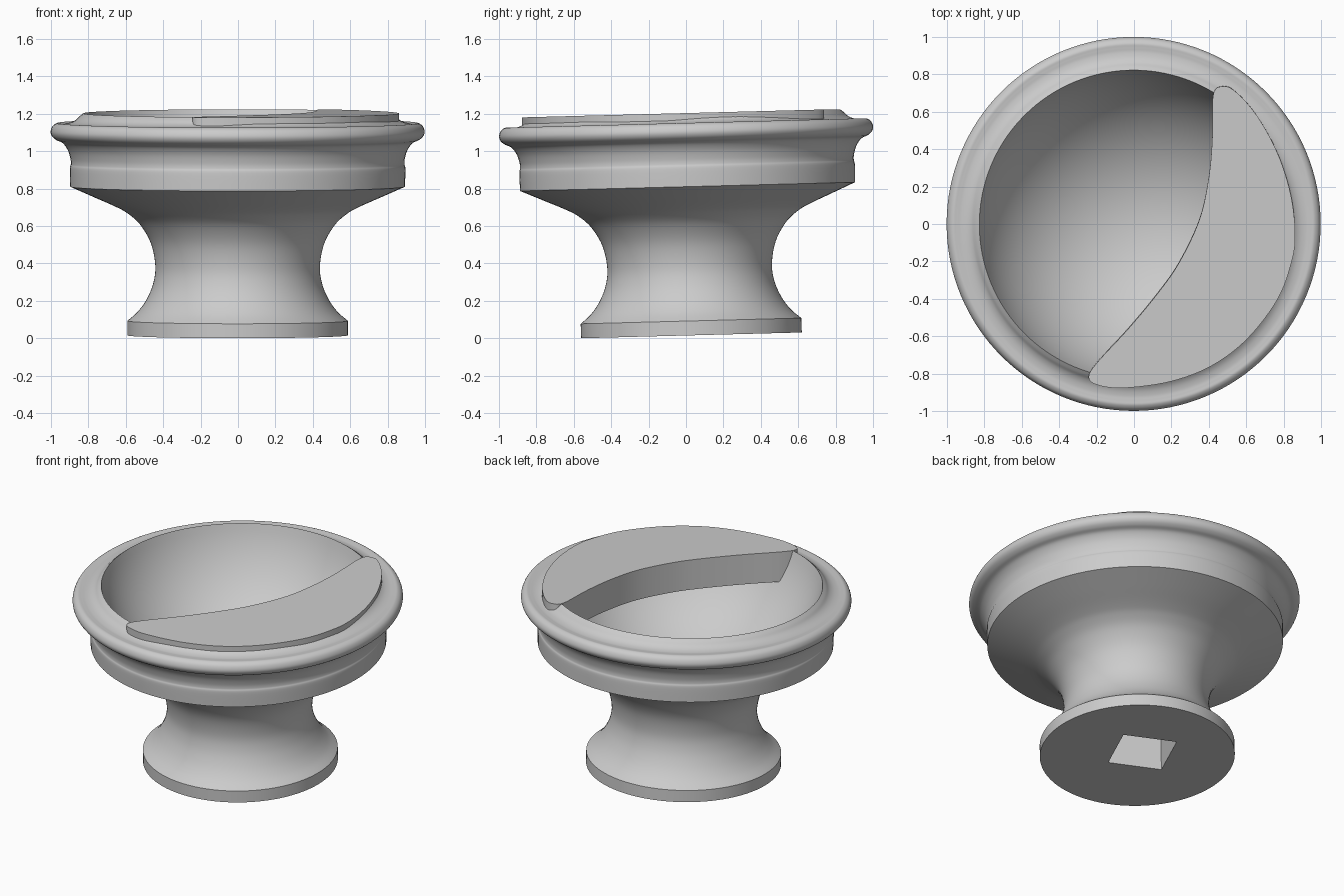
import bpy
import bmesh
from math import radians, sin, cos, asin, pi
from mathutils import Matrix, Vector

if "Cube" in bpy.data.objects:
    bpy.data.objects.remove(bpy.data.objects["Cube"], do_unlink=True)

grey = bpy.data.materials.new("plain_grey")
grey.use_nodes = True
grey.diffuse_color = (0.6, 0.6, 0.6, 1)
grey.node_tree.nodes["Principled BSDF"].inputs["Base Color"].default_value = (0.6, 0.6, 0.6, 1)

# The whole piece leans slightly towards the front
LEAN = Matrix.Translation((-0.002, 0.029, 0.016)) @ Matrix.Rotation(radians(1.5), 4, "X")


def smooth_path(points, steps, closed=False):
    """Catmull-Rom curve through 2D points."""
    pts = [Vector(p) for p in points]
    n = len(pts)
    pick = (lambda i: pts[i % n]) if closed else (lambda i: pts[max(0, min(n - 1, i))])
    path = []
    for i in range(n if closed else n - 1):
        a, b, c, d = (pick(i + k) for k in (-1, 0, 1, 2))
        for s in range(steps):
            t = s / steps
            path.append(b + (c - a) * t / 2 + (a * 2 - b * 5 + c * 4 - d) * t**2 / 2
                        + (b * 3 - a - c * 3 + d) * t**3 / 2)
    return path if closed else path + [pts[-1]]


def make_object(name, bm):
    bmesh.ops.remove_doubles(bm, verts=bm.verts, dist=1e-5)
    bmesh.ops.recalc_face_normals(bm, faces=bm.faces)
    mesh = bpy.data.meshes.new(name)
    bm.to_mesh(mesh)
    bm.free()
    mesh.materials.append(grey)
    obj = bpy.data.objects.new(name, mesh)
    bpy.context.collection.objects.link(obj)
    obj.matrix_world = LEAN
    return obj


def shade(obj):
    bpy.ops.object.select_all(action="DESELECT")
    obj.select_set(True)
    bpy.context.view_layer.objects.active = obj
    bpy.ops.object.shade_smooth_by_angle(angle=radians(32))


# Bowl profile: foot, waist, band flowing into the rolled rim, lip and hollow
foot = [(0, 0), (0.59, 0)]
waist = smooth_path([(0.59, 0.077), (0.535, 0.125), (0.488, 0.19), (0.452, 0.275), (0.44, 0.37),
                     (0.463, 0.49), (0.52, 0.59), (0.585, 0.65), (0.65, 0.687), (0.77, 0.74),
                     (0.895, 0.795)], 5)
rim = smooth_path([(0.895, 0.795), (0.897, 0.89), (0.892, 0.915), (0.894, 0.945), (0.908, 0.99),
                   (0.935, 1.028), (0.97, 1.045), (0.992, 1.064), (1.0, 1.089), (0.99, 1.118),
                   (0.968, 1.134), (0.945, 1.134), (0.92, 1.133), (0.89, 1.139), (0.865, 1.152),
                   (0.845, 1.171), (0.825, 1.187)], 5)
lip_r, lip_z, depth = 0.825, 1.187, 0.64
ball = (lip_r**2 + depth**2) / (2 * depth)
sweep = asin(lip_r / ball)
hollow = [(ball * sin(sweep * (1 - i / 24)), lip_z - depth + ball * (1 - cos(sweep * (1 - i / 24))))
          for i in range(1, 25)]

bm = bmesh.new()
ring = [bm.verts.new((p[0], 0, p[1])) for p in foot + waist + rim[1:] + hollow]
edges = [bm.edges.new(pair) for pair in zip(ring, ring[1:])]
bmesh.ops.spin(bm, geom=ring + edges, axis=(0, 0, 1), cent=(0, 0, 0), angle=2 * pi, steps=128)
bowl = make_object("pedestal_bowl", bm)

# Square socket under the foot
bm = bmesh.new()
bmesh.ops.create_cube(bm, size=1, matrix=Matrix.Translation((0, 0.048, 0))
                      @ Matrix.Rotation(radians(66), 4, "Z")
                      @ Matrix.Diagonal((0.335, 0.335, 0.8, 1)))
cutter = make_object("socket_cutter", bm)
cutter.hide_render = True
cutter.hide_viewport = True
cut = bowl.modifiers.new("socket", "BOOLEAN")
cut.object = cutter
cut.operation = "DIFFERENCE"
cut.solver = "EXACT"
shade(bowl)

# Crescent ledge across one side of the rim
outline = smooth_path([(-0.24, -0.82), (-0.19, -0.86), (-0.05, -0.875), (0.2, -0.84), (0.42, -0.755),
                       (0.61, -0.61), (0.77, -0.4), (0.845, -0.2), (0.864, -0.05), (0.84, 0.16),
                       (0.77, 0.38), (0.66, 0.58), (0.545, 0.71), (0.475, 0.738), (0.425, 0.69),
                       (0.42, 0.45), (0.4, 0.24), (0.35, 0.02), (0.24, -0.21), (0.12, -0.38),
                       (-0.03, -0.56), (-0.2, -0.745)], 6, closed=True)
bm = bmesh.new()
base = bm.faces.new([bm.verts.new((p.x, p.y, 0.991)) for p in outline])
top = bmesh.ops.extrude_face_region(bm, geom=[base], use_keep_orig=True)
bmesh.ops.translate(bm, vec=(0, 0, 0.197),
                    verts=[v for v in top["geom"] if isinstance(v, bmesh.types.BMVert)])
shade(make_object("crescent_ledge", bm))
